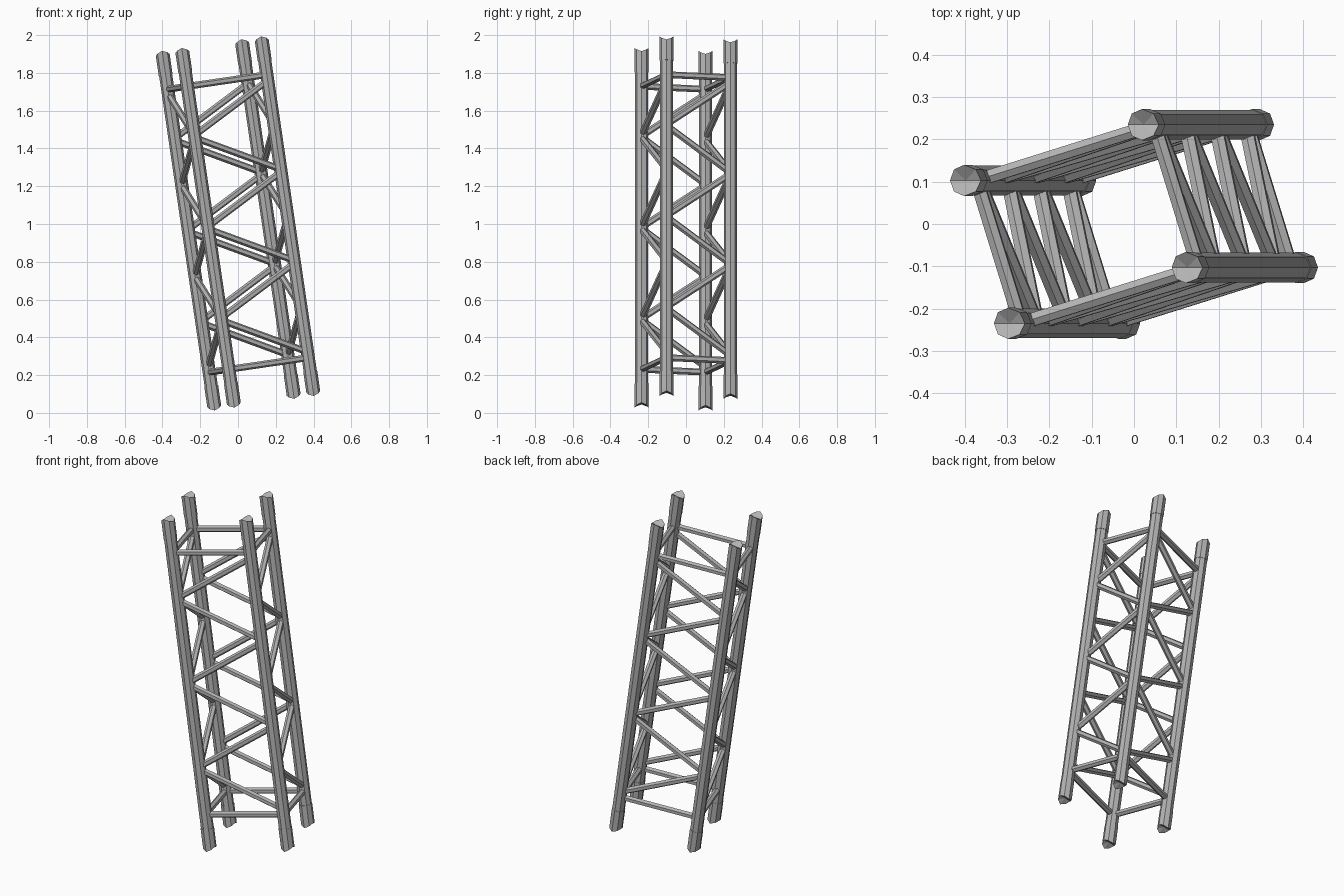
import bpy, bmesh
from math import sin, cos, pi, asin
from mathutils import Matrix, Vector

cube = bpy.data.objects.get("Cube")
if cube:
    bpy.data.objects.remove(cube)

metal = bpy.data.materials.new("grey_metal")
metal.use_nodes = True
GREY = (0.45, 0.45, 0.45, 1)
metal.diffuse_color = GREY
metal.node_tree.nodes["Principled BSDF"].inputs["Base Color"].default_value = GREY

# The tower is modelled upright, then leaned about y
LEAN = Matrix.Translation((0, 0, 1.003)) @ Matrix.Rotation(-asin(0.145), 4, "Y")
HALF = 0.962
SLEEVE = 0.13
CHORD_R = 0.036
STRUT_R = 0.018


def finish(bm, name):
    bmesh.ops.recalc_face_normals(bm, faces=bm.faces)
    mesh = bpy.data.meshes.new(name)
    bm.to_mesh(mesh)
    bm.free()
    mesh.materials.append(metal)
    obj = bpy.data.objects.new(name, mesh)
    obj.matrix_world = LEAN
    bpy.context.collection.objects.link(obj)


def chord(name, x, y):
    """Octagonal upright with a slightly wider sleeve and a saddle cut at both ends."""
    bm = bmesh.new()
    n = 8
    step = HALF - SLEEVE
    profile = [(HALF, CHORD_R + 0.001), (step, CHORD_R + 0.001), (step, CHORD_R - 0.001)]
    profile += [(-z, r) for z, r in reversed(profile)]
    rings = []
    for z, r in profile:
        ring = []
        for i in range(n):
            a = 2 * pi * i / n
            dip = 0.022 * cos(a) ** 2 if abs(z) == HALF else 0
            height = z - dip if z > 0 else z + dip
            ring.append(bm.verts.new((x + r * cos(a), y + r * sin(a), height)))
        rings.append(ring)
    for low, high in zip(rings, rings[1:]):
        for i in range(n):
            j = (i + 1) % n
            bm.faces.new((low[i], low[j], high[j], high[i]))
    # Sunken end caps
    for ring, z in ((rings[0], HALF - 0.025), (rings[-1], 0.025 - HALF)):
        hub = bm.verts.new((x, y, z))
        for i in range(n):
            bm.faces.new((ring[i], ring[(i + 1) % n], hub))
    finish(bm, name)


def add_strut(bm, start, end):
    """Six-sided bar between two points."""
    axis = end - start
    place = Matrix.Translation((start + end) / 2) @ axis.to_track_quat("Z", "Y").to_matrix().to_4x4()
    bmesh.ops.create_cone(bm, cap_ends=True, segments=6, radius1=STRUT_R, radius2=STRUT_R,
                          depth=axis.length, matrix=place)


corners = {
    "back_right": Vector((-0.265, 0.103, 0)),
    "front_right": Vector((-0.16, -0.235, 0)),
    "back_left": Vector((0.16, 0.235, 0)),
    "front_left": Vector((0.265, -0.103, 0)),
}
for name, p in corners.items():
    chord(name + "_upright", p.x, p.y)

# Each side: the corner where the zigzag starts at the top, then the other corner
sides = {
    "front": ("front_left", "front_right"),
    "back": ("back_left", "back_right"),
    "left": ("back_left", "front_left"),
    "right": ("back_right", "front_right"),
}
BAYS = 6
TOP = 0.733
PITCH = 2 * TOP / BAYS
for side, (first, second) in sides.items():
    a, b = corners[first], corners[second]
    inset = (b - a).normalized() * (CHORD_R * 0.6)
    a, b = a + inset, b - inset

    # Level struts near the two ends
    bm = bmesh.new()
    for z in (0.757, -0.757):
        add_strut(bm, a + Vector((0, 0, z)), b + Vector((0, 0, z)))
    finish(bm, side + "_level_struts")

    # Zigzag bracing
    bm = bmesh.new()
    for k in range(BAYS):
        p, q = (a, b) if k % 2 == 0 else (b, a)
        upper = TOP - k * PITCH - 0.018
        lower = TOP - (k + 1) * PITCH + 0.018
        add_strut(bm, p + Vector((0, 0, upper)), q + Vector((0, 0, lower)))
    finish(bm, side + "_diagonal_braces")
